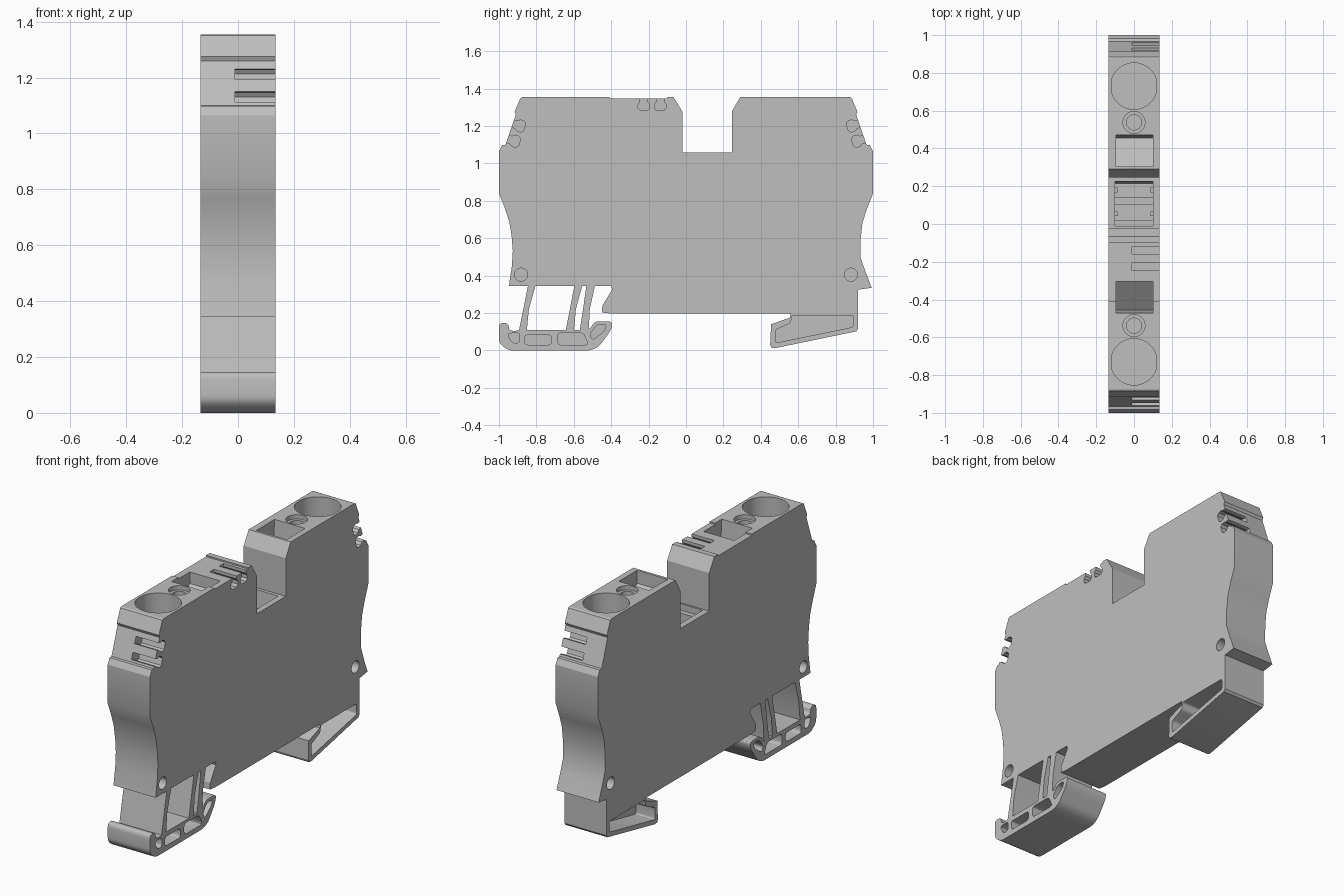
import bpy, bmesh, math
from mathutils import Vector

if "Cube" in bpy.data.objects:
    bpy.data.objects.remove(bpy.data.objects["Cube"])

W = 0.135  # half thickness of the housing

grey = bpy.data.materials.new("housing grey")
grey.use_nodes = True
colour = (0.52, 0.52, 0.52, 1)
grey.diffuse_color = colour
grey.node_tree.nodes["Principled BSDF"].inputs["Base Color"].default_value = colour


def loft(bm, loops):
    """Closed solid through rings of equal length."""
    rings = [[bm.verts.new(p) for p in loop] for loop in loops]
    n = len(rings[0])
    for a, b in zip(rings, rings[1:]):
        for i in range(n):
            j = (i + 1) % n
            bm.faces.new((a[i], a[j], b[j], b[i]))
    bm.faces.new(rings[0][::-1])
    bm.faces.new(rings[-1])


def prism(bm, pts, x0=-W, x1=W):
    """Side profile of (y, z) points extruded across the thickness."""
    loft(bm, [[(x, y, z) for y, z in pts] for x in (x0, x1)])


def box(bm, x0, x1, y0, y1, z0, z1):
    prism(bm, [(y0, z0), (y1, z0), (y1, z1), (y0, z1)], x0, x1)


def circle(r, n=40):
    return [(r * math.cos(2 * math.pi * i / n), r * math.sin(2 * math.pi * i / n)) for i in range(n)]


def bore(bm, y, rings, limit=1):
    """Vertical turned solid given as (radius, height) rings."""
    loft(bm, [[(max(-limit, min(limit, a)), y + b, z) for a, b in circle(r)] for r, z in rings])


def rounded(pts, r, steps=4):
    """Round the corners of a profile."""
    out, n = [], len(pts)
    for i in range(n):
        p, a, b = (Vector(pts[k % n]) for k in (i, i - 1, i + 1))
        da, db = a - p, b - p
        s = p + da.normalized() * min(r, da.length * 0.45)
        e = p + db.normalized() * min(r, db.length * 0.45)
        for k in range(steps + 1):
            t = k / steps
            q = s * (1 - t) ** 2 + p * 2 * t * (1 - t) + e * t * t
            out.append((q.x, q.y))
    return out


def make(name, bm):
    bmesh.ops.recalc_face_normals(bm, faces=bm.faces)
    mesh = bpy.data.meshes.new(name)
    bm.to_mesh(mesh)
    bm.free()
    mesh.materials.append(grey)
    obj = bpy.data.objects.new(name, mesh)
    bpy.context.collection.objects.link(obj)
    return obj


def select(obj):
    bpy.ops.object.select_all(action='DESELECT')
    obj.select_set(True)
    bpy.context.view_layer.objects.active = obj


def carve(obj, bm):
    cutter = make("cutter", bm)
    cutter.hide_render = True
    mod = obj.modifiers.new("carve", 'BOOLEAN')
    mod.operation, mod.solver, mod.object = 'DIFFERENCE', 'EXACT', cutter
    select(obj)
    bpy.ops.object.modifier_apply(modifier=mod.name)
    bpy.data.objects.remove(cutter)


def finish(obj):
    select(obj)
    bpy.ops.object.shade_smooth_by_angle(angle=math.radians(25))


# Housing outline: shouldered ends, waisted flanks, central notch
shoulder = [(-1, 0.84), (-1, 1.065), (-0.982, 1.098), (-0.965, 1.1),
            (-0.91, 1.26), (-0.917, 1.275), (-0.885, 1.35), (-0.875, 1.355)]
flank = [(-0.947, 0.345), (-0.931, 0.45), (-0.926, 0.53), (-0.932, 0.61),
         (-0.945, 0.69), (-0.97, 0.765)]
rear_flank = [(0.965, 0.75), (0.943, 0.68), (0.934, 0.6), (0.932, 0.5), (0.96, 0.42),
              (0.993, 0.335), (0.92, 0.325), (0.92, 0.197)]
notch = [(-0.41, 1.355), (-0.41, 1.347), (-0.1, 1.347), (-0.1, 1.355), (-0.067, 1.355),
         (-0.02, 1.278), (-0.02, 1.057), (0.245, 1.057), (0.245, 1.278), (0.29, 1.355)]
toe = [(-0.4, 0.197), (-0.45, 0.203), (-0.447, 0.24), (-0.395, 0.325), (-0.4, 0.345)]
outline = flank + shoulder + notch + [(-y, z) for y, z in shoulder[::-1]] + rear_flank + toe
bm = bmesh.new()
prism(bm, outline)
housing = make("housing", bm)

# Wire entries, screw holes and test pockets in the top
bm = bmesh.new()
for s in (-1, 1):
    bore(bm, s * 0.73, [(0.123, 1.0), (0.123, 1.4)], limit=0.12)
    bore(bm, s * 0.538, [(0.04, 1.12), (0.04, 1.33), (0.058, 1.33), (0.058, 1.4)])
    pocket = [(0.305, 1.4), (0.305, 1.28), (0.455, 1.16), (0.475, 1.4)]
    prism(bm, [(s * y, z) for y, z in pocket], -0.095, 0.1)
    # Blind pin holes on both sides
    for x in (-1, 1):
        loft(bm, [[(x * d, s * 0.882 + a, 0.405 + b) for a, b in circle(0.035, 24)]
                  for d in (0.05, 0.2)])
# Bridge shaft below the notch
prism(bm, [(-0.01, 1.2), (-0.01, 0.95), (0.215, 0.95), (0.238, 1.2)], -0.1, 0.1)


def key_slot(bm, y, z, dy, dz):
    """Marker slot, narrow at the mouth and wide inside, cut along (dy, dz)."""
    d = Vector((dy, dz)).normalized()
    side = Vector((-d.y, d.x))
    half = [(0.02, -0.05), (0.02, 0.02), (0.031, 0.035), (0.031, 0.055), (0.02, 0.068)]
    shape = half + [(-u, v) for u, v in half[::-1]]
    pts = [Vector((y, z)) + side * u + d * v for u, v in shape]
    prism(bm, [(p.x, p.y) for p in pts], -0.01, W + 0.05)


for y in (-0.225, -0.138):
    key_slot(bm, y, 1.35, 0, -1)
for s in (-1, 1):
    key_slot(bm, s * 0.928, 1.213, -s, -0.3)
    key_slot(bm, s * 0.955, 1.131, -s, -0.3)
carve(housing, bm)
finish(housing)

# Contact ribs at the bottom of the bridge shaft
bm = bmesh.new()
for y0, y1, z in ((-0.01, 0.02, 1.02), (0.1, 0.14, 1.0)):
    box(bm, -0.1, 0.1, y0, y1, 0.95, z)
for y in (0.055, 0.18):
    for x in (-0.094, 0.094):
        box(bm, x - 0.006, x + 0.006, y - 0.012, y + 0.012, 0.95, 0.99)
finish(make("contact_ribs", bm))

# Front rail foot with a hooked tip
bm = bmesh.new()
prism(bm, rounded([(-1, 0.04), (-1, 0.147), (-0.95, 0.147), (-0.945, 0.105), (-0.9, 0.105),
                   (-0.885, 0.11), (-0.515, 0.11), (-0.49, 0.155), (-0.392, 0.155),
                   (-0.4, 0.11), (-0.465, 0.02), (-0.51, 0), (-0.95, 0)], 0.025))
front_foot = make("front_foot", bm)
bm = bmesh.new()
recesses = [
    [(-0.955, 0.09), (-0.93, 0.04), (-0.89, 0.04), (-0.89, 0.095)],
    [(-0.862, 0.03), (-0.862, 0.083), (-0.72, 0.083), (-0.72, 0.03)],
    [(-0.685, 0.03), (-0.685, 0.094), (-0.55, 0.094), (-0.522, 0.03)],
    [(-0.5, 0.055), (-0.515, 0.085), (-0.475, 0.138), (-0.425, 0.138), (-0.435, 0.105)],
]
for pts in recesses:
    for x0, x1 in ((-0.2, -0.03), (0.03, 0.2)):
        prism(bm, rounded(pts, 0.018), x0, x1)
carve(front_foot, bm)
finish(front_foot)

# Slanted spring legs joining the front foot to the housing
bm = bmesh.new()
for top, bottom, wide in ((-0.845, -0.887, 0.03), (-0.597, -0.637, 0.032), (-0.533, -0.562, 0.036)):
    mid = top * 0.4 + bottom * 0.6
    prism(bm, [(bottom - 0.006, 0.108), (mid, 0.22), (top, 0.345), (top + wide + 0.01, 0.345),
               (mid + wide, 0.22), (bottom + wide + 0.006, 0.108)])
finish(make("spring_legs", bm))

# Rear rail foot, recessed on both sides around a central web
bm = bmesh.new()
prism(bm, [(0.56, 0.197), (0.555, 0.175), (0.455, 0.14), (0.45, 0.03), (0.457, 0.015),
           (0.475, 0.012), (0.91, 0.102), (0.92, 0.115), (0.92, 0.197)])
rear_foot = make("rear_foot", bm)
bm = bmesh.new()
for x0, x1 in ((-0.2, -0.015), (0.015, 0.2)):
    prism(bm, rounded([(0.567, 0.188), (0.893, 0.188), (0.893, 0.125), (0.478, 0.04),
                       (0.478, 0.11), (0.56, 0.147)], 0.012), x0, x1)
carve(rear_foot, bm)
finish(rear_foot)
